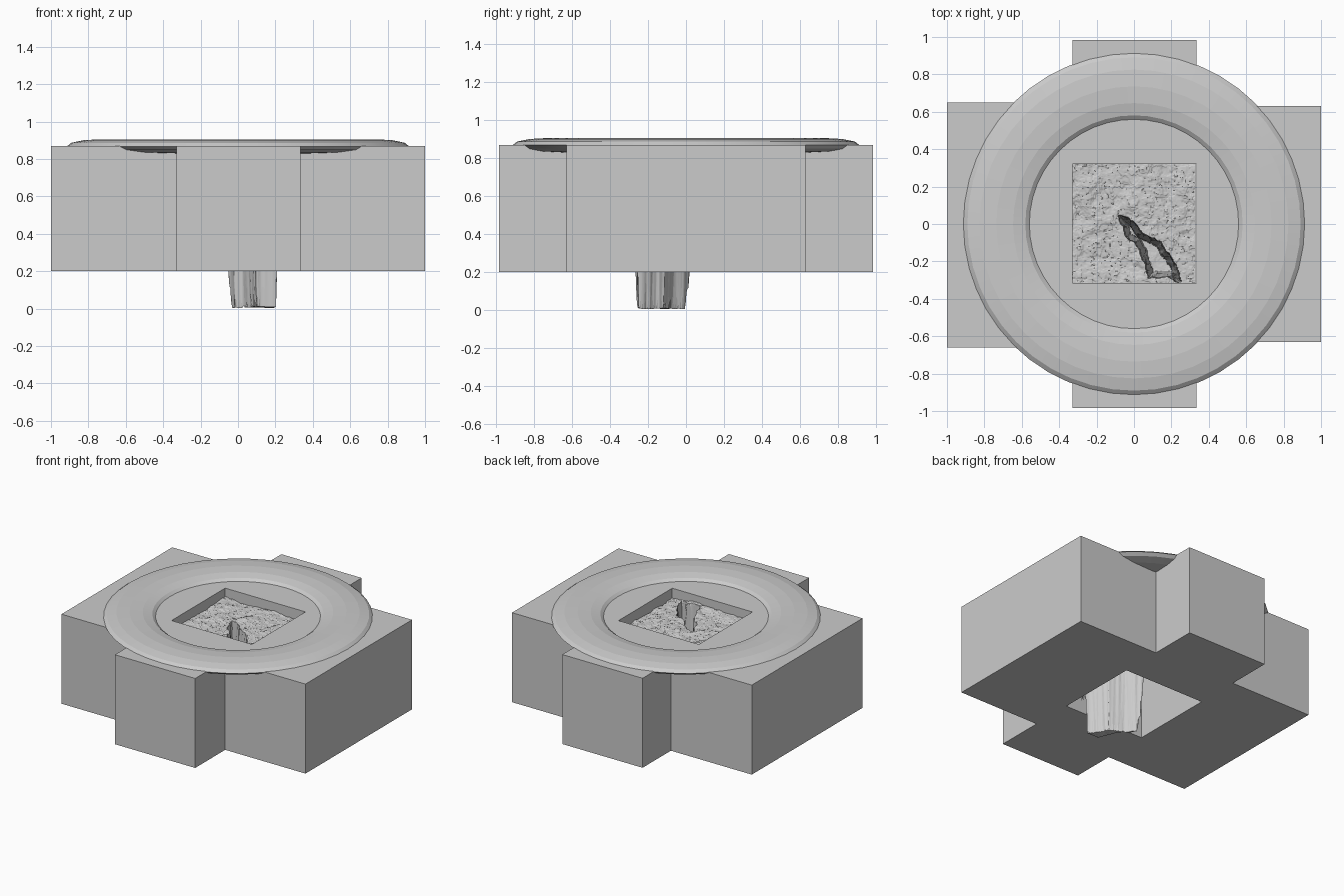
import bpy, bmesh, math
from mathutils import Vector, noise

if "Cube" in bpy.data.objects:
    bpy.data.objects.remove(bpy.data.objects["Cube"])


def block(name, x0, x1, y0, y1, z0=0.2, z1=0.87):
    bpy.ops.mesh.primitive_cube_add(size=1, location=((x0 + x1) / 2, (y0 + y1) / 2, (z0 + z1) / 2))
    ob = bpy.context.object
    ob.name = name
    ob.scale = (x1 - x0, y1 - y0, z1 - z0)
    return ob


# Four stone blocks around an open square well
block("left_block", -1.0, -0.33, -0.66, 0.65)
block("right_block", 0.335, 1.0, -0.63, 0.63)
block("front_block", -0.33, 0.335, -0.985, -0.315)
block("back_block", -0.33, 0.335, 0.32, 0.985)

# Flattened ring lying on the blocks
bpy.ops.mesh.primitive_torus_add(major_segments=48, minor_segments=12,
                                 major_radius=0.736, minor_radius=0.179,
                                 location=(0, 0, 0.868))
ring = bpy.context.object
ring.name = "flat_ring"
ring.scale = (1, 1, 0.21)
bpy.ops.object.shade_smooth_by_angle(angle=math.radians(25))

# Outline of the deep crack in the rough ground
CRACK = [Vector(p) for p in [
    (-0.09, 0.05), (-0.04, 0.035), (0.01, 0.0), (0.04, -0.05), (0.10, -0.075),
    (0.145, -0.10), (0.17, -0.145), (0.20, -0.185), (0.225, -0.22), (0.25, -0.308),
    (0.215, -0.305), (0.195, -0.28), (0.08, -0.285), (0.06, -0.22), (0.035, -0.15),
    (0.01, -0.10), (-0.04, -0.075), (-0.055, -0.02)]]


def crack_depth(p):
    """Distance inside the crack outline, negative outside."""
    inside, best = False, 9.0
    for a, b in zip(CRACK, CRACK[1:] + CRACK[:1]):
        d = b - a
        t = max(0.0, min(1.0, (p - a).dot(d) / d.length_squared))
        best = min(best, (p - a - d * t).length)
        if (a.y > p.y) != (b.y > p.y) and p.x < a.x + d.x * (p.y - a.y) / d.y:
            inside = not inside
    return best if inside else -best


# Rough ground sheet: layered noise, dropping to the base inside the crack
N = 130
bm = bmesh.new()
bmesh.ops.create_grid(bm, x_segments=N, y_segments=N, size=0.5)
for v in bm.verts:
    x, y = v.co.x * 0.66, v.co.y * 0.635 + 0.003
    relief = noise.fractal(Vector((x * 5, y * 5, 3.0)), 0.8, 2.1, 6)
    steps = round(relief * 5) / 5
    bump = 0.010 * relief + 0.010 * steps
    wobble = 0.006 * noise.noise(Vector((x * 40, y * 40, 1.0)))
    k = max(0.0, min(1.0, (crack_depth(Vector((x, y))) + wobble) / 0.028))
    z = (1 - k) * (0.80 + bump) + k * max(0.0, 0.006 + 0.4 * bump)
    v.co = (x, y, z)
mesh = bpy.data.meshes.new("cracked_ground")
bm.to_mesh(mesh)
bm.free()
ground = bpy.data.objects.new("cracked_ground", mesh)
bpy.context.collection.objects.link(ground)
